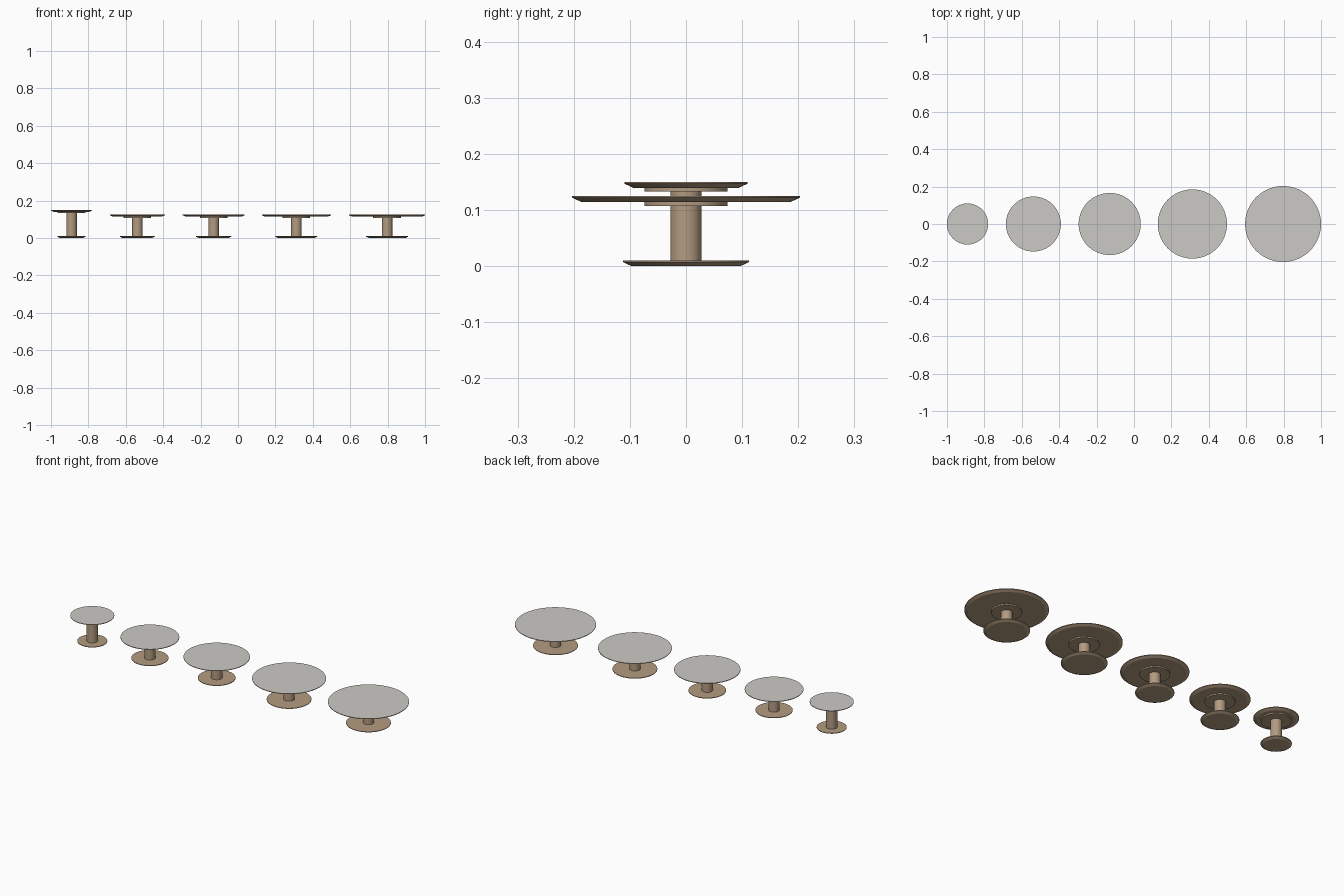
import bpy, bmesh, math

cube = bpy.data.objects.get("Cube")
if cube:
    bpy.data.objects.remove(cube, do_unlink=True)


def make_material(name, rgb):
    mat = bpy.data.materials.new(name)
    mat.use_nodes = True
    colour = (*rgb, 1)
    mat.diffuse_color = colour
    mat.node_tree.nodes["Principled BSDF"].inputs["Base Color"].default_value = colour
    return mat


tan = make_material("tan metal", (0.45, 0.33, 0.22))
grey = make_material("pale grey laminate", (0.60, 0.59, 0.56))


def lathe(name, x, profile, segments=64, top_material=None):
    """Closed solid of revolution from (radius, height) pairs, bottom to top."""
    bm = bmesh.new()
    rings = []
    for radius, z in profile:
        ring = []
        for i in range(segments):
            a = 2 * math.pi * i / segments
            ring.append(bm.verts.new((radius * math.cos(a), radius * math.sin(a), z)))
        rings.append(ring)
    for low, high in zip(rings, rings[1:]):
        for i in range(segments):
            j = (i + 1) % segments
            bm.faces.new((low[i], low[j], high[j], high[i]))
    bm.faces.new(rings[0][::-1])
    top = bm.faces.new(rings[-1])
    if top_material:
        top.material_index = 1
    mesh = bpy.data.meshes.new(name)
    bm.to_mesh(mesh)
    bm.free()
    mesh.materials.append(tan)
    if top_material:
        mesh.materials.append(top_material)
    obj = bpy.data.objects.new(name, mesh)
    obj.location.x = x
    bpy.context.collection.objects.link(obj)
    bpy.ops.object.select_all(action="DESELECT")
    obj.select_set(True)
    bpy.context.view_layer.objects.active = obj
    bpy.ops.object.shade_smooth_by_angle(angle=math.radians(25))
    return obj


def disc_profile(radius, bottom, top, undercut):
    """Disc with a thin upright rim and a bevelled underside."""
    return [(radius - undercut, bottom), (radius, top - 0.003), (radius, top)]


def table(label, x, top_radius, base_radius, height):
    underside = height - 0.0105
    collar_bottom = underside - 0.007
    # Foot plate
    lathe(label + "_base", x, disc_profile(base_radius, 0, 0.01, 0.015))
    # Column
    lathe(label + "_column", x, [(0.028, 0.009), (0.028, underside + 0.001)], 32)
    # Mounting plate under the top
    lathe(label + "_collar", x, [(0.074, collar_bottom), (0.074, underside + 0.001)])
    # Table top
    lathe(label + "_top", x, disc_profile(top_radius, underside, height, 0.016),
          top_material=grey)


# Name, x, top radius, base radius, height
for spec in (
    ("tall_table", -0.89, 0.11, 0.075, 0.15),
    ("small_table", -0.538, 0.147, 0.093, 0.125),
    ("medium_table", -0.13, 0.166, 0.094, 0.125),
    ("large_table", 0.312, 0.185, 0.112, 0.125),
    ("widest_table", 0.797, 0.203, 0.112, 0.125),
):
    table(*spec)
